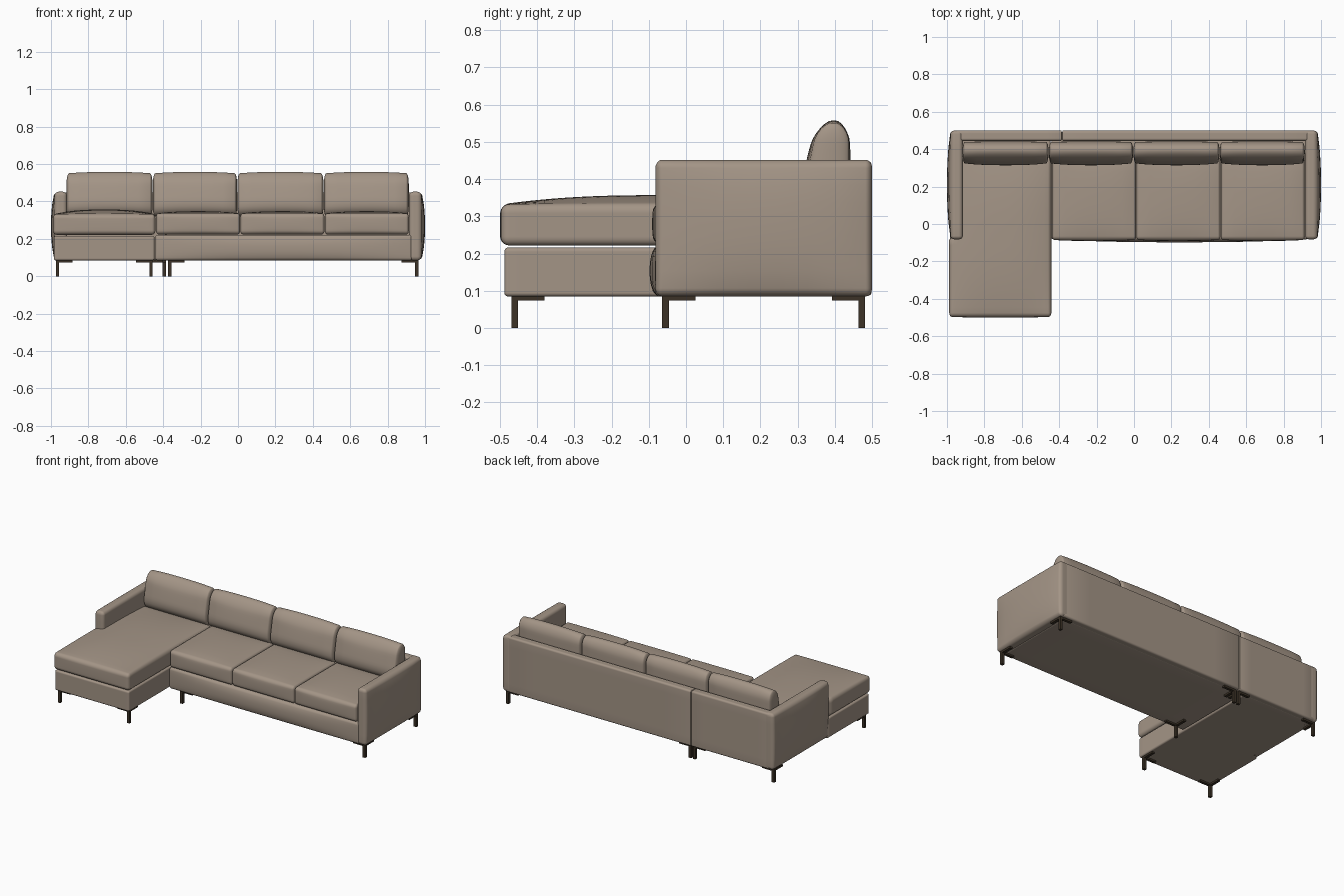
import bpy, bmesh, math
from mathutils import Vector

cube = bpy.data.objects.get("Cube")
if cube:
    bpy.data.objects.remove(cube)


def material(name, rgb):
    m = bpy.data.materials.new(name)
    m.use_nodes = True
    m.diffuse_color = (*rgb, 1)
    bsdf = m.node_tree.nodes["Principled BSDF"]
    bsdf.inputs["Base Color"].default_value = (*rgb, 1)
    bsdf.inputs["Roughness"].default_value = 0.8
    return m


FABRIC = material("taupe fabric", (0.37, 0.30, 0.24))
METAL = material("dark bronze metal", (0.045, 0.032, 0.02))


def finish(name, bm, mat, smooth):
    mesh = bpy.data.meshes.new(name)
    for f in bm.faces:
        f.smooth = smooth
    bm.to_mesh(mesh)
    bm.free()
    mesh.materials.append(mat)
    ob = bpy.data.objects.new(name, mesh)
    bpy.context.collection.objects.link(ob)
    return ob


def padded(name, lo, hi, r, bulge={}, shape=None, cuts=12):
    """Rounded upholstered box; bulge maps (axis, side) to how far that face swells."""
    lo, hi = Vector(lo), Vector(hi)
    mid, half = (lo + hi) / 2, (hi - lo) / 2
    last = cuts + 1

    def grid(t, h, rad):
        # three grid lines sit inside each rounded edge
        i = round((t + 1) / 2 * last)
        k = min(i, last - i)
        if k < 3:
            return math.copysign(h - rad + rad * math.tan(math.pi / 4 * (3 - k) / 3), t)
        return (h - rad) * (2 * (i - 3) / (last - 6) - 1)

    bm = bmesh.new()
    bmesh.ops.create_cube(bm, size=2)
    bmesh.ops.subdivide_edges(bm, edges=bm.edges[:], cuts=cuts, use_grid_fill=True)
    for v in bm.verts:
        p = Vector(grid(v.co[a], half[a], r[a]) for a in range(3))
        core = Vector(max(r[a] - half[a], min(half[a] - r[a], p[a])) for a in range(3))
        q = Vector((p[a] - core[a]) / r[a] for a in range(3)).normalized()
        p = Vector(core[a] + q[a] * r[a] for a in range(3))
        u = Vector(p[a] / half[a] for a in range(3))
        for (a, side), amount in bulge.items():
            if u[a] * side > 0:
                b, c = (a + 1) % 3, (a + 2) % 3
                p[a] += u[a] * amount * (1 - abs(u[b]) ** 2.5) * (1 - abs(u[c]) ** 2.5)
        v.co = p + mid
        if shape:
            shape(v.co)
    bmesh.ops.recalc_face_normals(bm, faces=bm.faces)
    return finish(name, bm, FABRIC, True)


def notch(co):
    # tuck the chaise inside the arm
    if co.y > -0.055:
        co.x = max(co.x, -0.94)


def lean(co):
    # back cushions thin towards the top, sloping mostly at the front
    t = max(0, (co.z - 0.40) / 0.15)
    co.y += 0.03 * t * (0.44 - co.y) / 0.12


# Bases
padded("sofa_base", (-0.442, -0.082, 0.085), (0.93, 0.47, 0.222), (0.012, 0.012, 0.015),
       {(1, -1): 0.016})
padded("chaise_base", (-0.984, -0.488, 0.085), (-0.447, 0.47, 0.216), (0.01, 0.01, 0.01),
       shape=notch, cuts=32)

# Arms
for side, name in ((1, "left_arm"), (-1, "right_arm")):
    x0, x1 = sorted((side * 0.915, side * 0.98))
    padded(name, (x0, -0.082, 0.085), (x1, 0.5, 0.452), (0.022, 0.018, 0.022),
           {(0, side): 0.02})

# Back panels, split where the two modules meet
padded("sofa_back", (-0.384, 0.445, 0.086), (0.95, 0.499, 0.449), (0.004, 0.012, 0.012))
padded("chaise_back", (-0.95, 0.445, 0.086), (-0.386, 0.499, 0.449), (0.004, 0.012, 0.012))

# Seat cushions
for i in range(3):
    x = -0.438 + i * 0.451
    padded(f"seat_cushion_{i + 1}", (x, -0.085, 0.224), (x + 0.449, 0.36, 0.336),
           (0.014, 0.02, 0.02), {(2, 1): 0.012, (1, -1): 0.006})
padded("chaise_cushion", (-0.988, -0.497, 0.222), (-0.442, 0.36, 0.332),
       (0.018, 0.022, 0.022), {(2, 1): 0.025, (1, -1): 0.003}, notch, 32)

# Back cushions
edges = (-0.918, -0.456, -0.004, 0.458, 0.914)
for i in range(4):
    padded(f"back_cushion_{i + 1}", (edges[i] + 0.001, 0.325, 0.32),
           (edges[i + 1] - 0.001, 0.437, 0.55), (0.014, 0.052, 0.055),
           {(2, 1): 0.008, (1, -1): 0.012, (1, 1): 0.005}, lean)


def box(bm, lo, hi):
    made = bmesh.ops.create_cube(bm, size=1)["verts"]
    for v in made:
        v.co = [l if c < 0 else h for c, l, h in zip(v.co, lo, hi)]


# Legs: square post with two mounting bars running inwards
legs = {
    "front_left_leg": (0.955, -0.055, -1, 1),
    "back_left_leg": (0.955, 0.472, -1, -1),
    "front_middle_leg": (-0.365, -0.055, 1, 1),
    "back_middle_leg": (-0.365, 0.472, 1, -1),
    "chaise_back_inner_leg": (-0.395, 0.472, -1, -1),
    "chaise_back_outer_leg": (-0.965, 0.472, 1, -1),
    "chaise_front_outer_leg": (-0.965, -0.46, 1, 1),
    "chaise_front_inner_leg": (-0.465, -0.46, -1, 1),
}
W = 0.009
for name, (x, y, sx, sy) in legs.items():
    bm = bmesh.new()
    box(bm, (x - W, y - W, 0), (x + W, y + W, 0.087))
    xs = sorted((x - sx * W, x + sx * 0.08))
    ys = sorted((y - sy * W, y + sy * 0.08))
    box(bm, (xs[0], y - W, 0.074), (xs[1], y + W, 0.087))
    box(bm, (x - W, ys[0], 0.074), (x + W, ys[1], 0.087))
    finish(name, bm, METAL, False)
